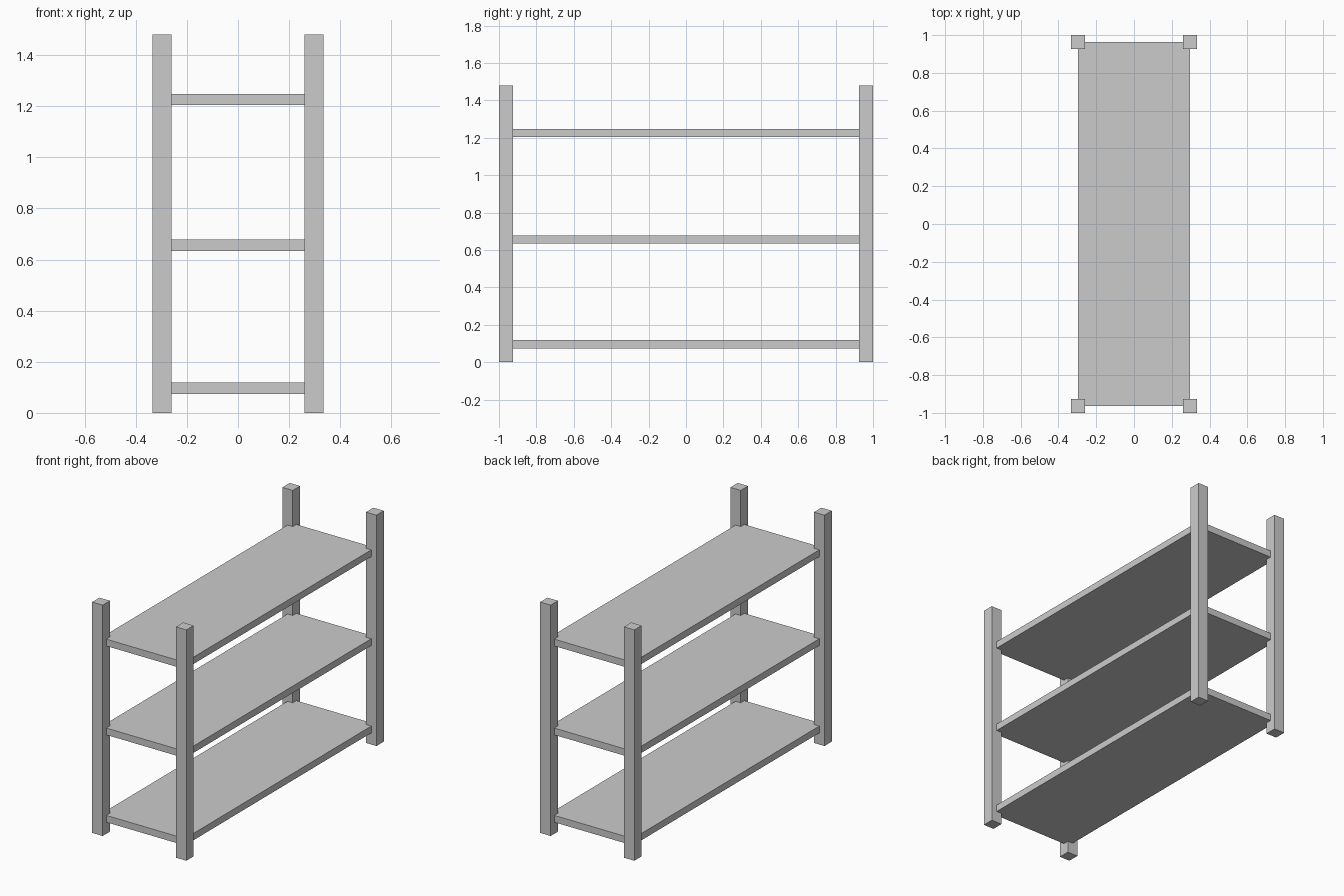
import bpy

if "Cube" in bpy.data.objects:
    bpy.data.objects.remove(bpy.data.objects["Cube"])

POST = 0.074            # square post width
HEIGHT = 1.48
CX, CY = 0.297, 0.963   # post centres, also the shelf corners
SHELF_T = 0.044


def box(name, centre, size):
    bpy.ops.mesh.primitive_cube_add(size=1, location=centre)
    obj = bpy.context.object
    obj.name = name
    obj.scale = size
    bpy.ops.object.transform_apply(location=False, rotation=False, scale=True)
    return obj


# Four corner posts
for y, depth in ((-CY, "front"), (CY, "back")):
    for x, side in ((-CX, "left"), (CX, "right")):
        box(f"{depth}_{side}_post", (x, y, HEIGHT / 2), (POST, POST, HEIGHT))

# Three shelves, corners let into the posts
for name, z in (("bottom", 0.096), ("middle", 0.656), ("top", 1.226)):
    box(f"{name}_shelf", (0, 0, z), (2 * CX, 2 * CY, SHELF_T))
